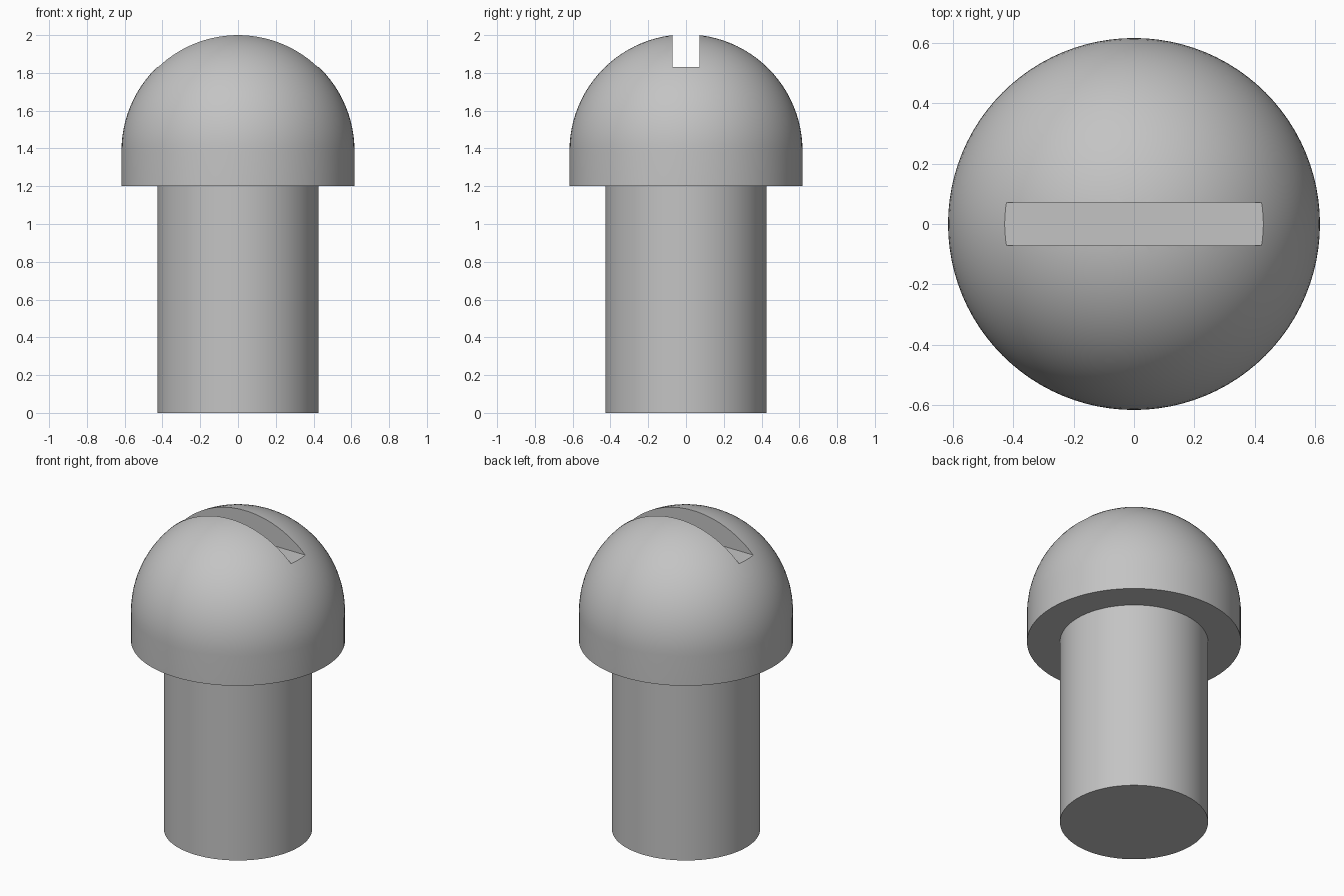
import bpy
import bmesh
from math import sin, cos, pi, radians

default_cube = bpy.data.objects.get("Cube")
if default_cube:
    bpy.data.objects.remove(default_cube, do_unlink=True)

SEGMENTS = 96
DOME_STEPS = 24
SHANK_R, HEAD_R = 0.427, 0.617
HEAD_Z, DOME_Z = 1.2, 1.387
SLOT_W, SLOT_Z = 0.143, 1.83

# Plain grey metal
metal = bpy.data.materials.new("grey metal")
metal.use_nodes = True
grey = (0.55, 0.55, 0.55, 1)
metal.diffuse_color = grey
metal.node_tree.nodes["Principled BSDF"].inputs["Base Color"].default_value = grey


def add_object(name, bm):
    bmesh.ops.recalc_face_normals(bm, faces=bm.faces)
    mesh = bpy.data.meshes.new(name)
    bm.to_mesh(mesh)
    bm.free()
    mesh.materials.append(metal)
    obj = bpy.data.objects.new(name, mesh)
    bpy.context.collection.objects.link(obj)
    return obj


# Shank and domed head, turned from one profile
profile = [(0, 0), (SHANK_R, 0), (SHANK_R, HEAD_Z), (HEAD_R, HEAD_Z)]
for i in range(DOME_STEPS + 1):
    a = i / DOME_STEPS * pi / 2
    profile.append((HEAD_R * cos(a), DOME_Z + HEAD_R * sin(a)))
bm = bmesh.new()
verts = [bm.verts.new((r, 0, z)) for r, z in profile]
edges = [bm.edges.new(pair) for pair in zip(verts, verts[1:])]
bmesh.ops.spin(bm, geom=verts + edges, cent=(0, 0, 0), axis=(0, 0, 1),
               angle=2 * pi, steps=SEGMENTS, use_merge=True)
bmesh.ops.remove_doubles(bm, verts=bm.verts, dist=0.0001)
screw = add_object("round_head_screw", bm)

# Straight slot cut across the dome
bm = bmesh.new()
bmesh.ops.create_cube(bm, size=1)
bmesh.ops.scale(bm, vec=(2, SLOT_W, 1), verts=bm.verts)
bmesh.ops.translate(bm, vec=(0, 0, SLOT_Z + 0.5), verts=bm.verts)
cutter = add_object("slot_cutter", bm)
cutter.hide_render = True

slot = screw.modifiers.new("slot", 'BOOLEAN')
slot.operation = 'DIFFERENCE'
slot.solver = 'EXACT'
slot.object = cutter

bpy.ops.object.select_all(action='DESELECT')
bpy.context.view_layer.objects.active = screw
screw.select_set(True)
bpy.ops.object.modifier_apply(modifier=slot.name)
bpy.data.objects.remove(cutter, do_unlink=True)

# Smooth turned surfaces with crisp rims
bpy.ops.object.shade_smooth_by_angle(angle=radians(30))
